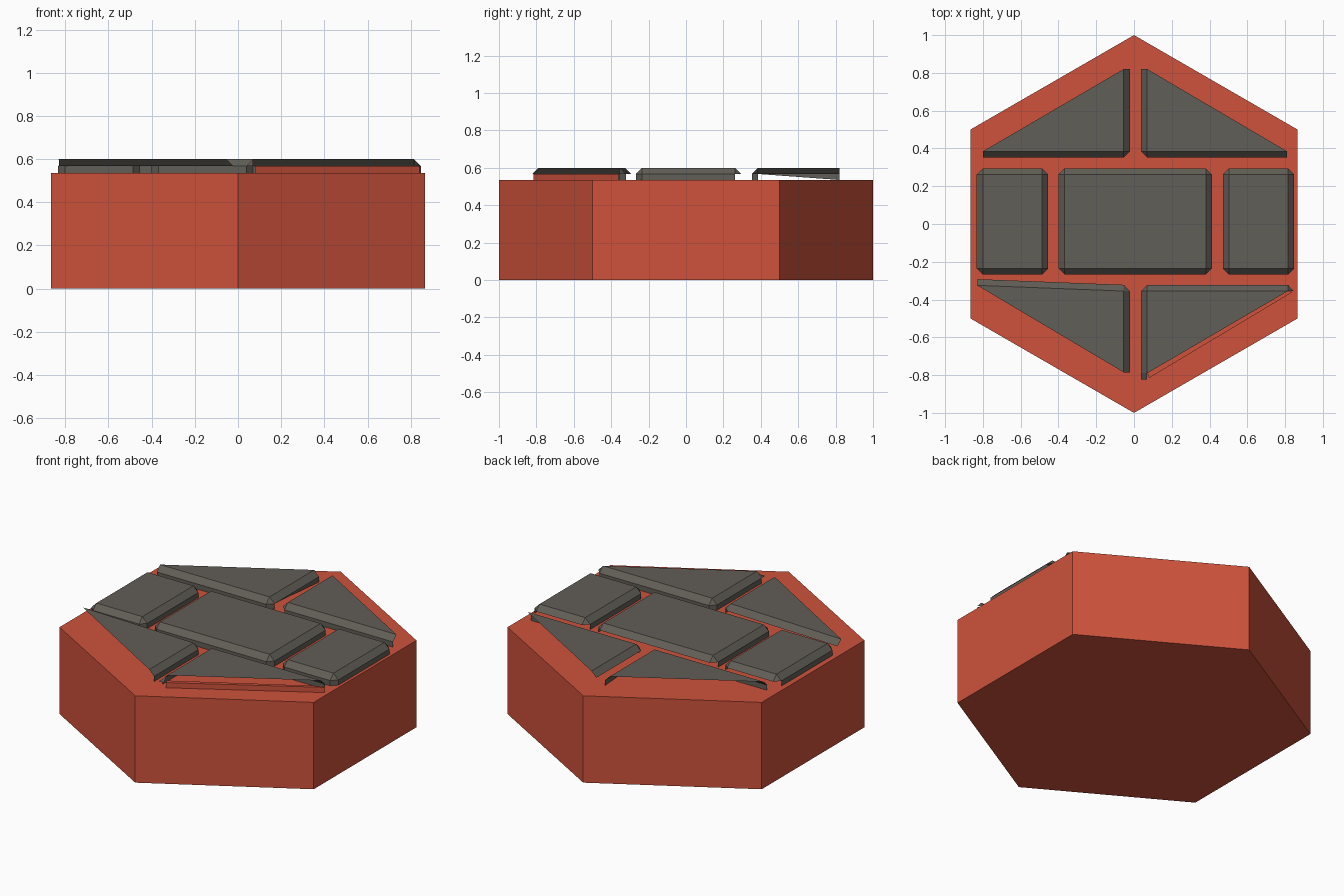
import bpy
import bmesh
from math import cos, sin, radians
from mathutils import Vector

if "Cube" in bpy.data.objects:
    bpy.data.objects.remove(bpy.data.objects["Cube"])

BASE, MID, TOP = 0.535, 0.567, 0.60
BEVEL = 0.033


def material(name, rgb):
    mat = bpy.data.materials.new(name)
    mat.diffuse_color = (*rgb, 1)
    mat.use_nodes = True
    mat.node_tree.nodes["Principled BSDF"].inputs["Base Color"].default_value = mat.diffuse_color
    return mat


clay = material("red_clay", (0.62, 0.085, 0.045))
stone = material("grey_stone", (0.12, 0.112, 0.095))


def make(name, faces, mat):
    bm = bmesh.new()
    for face in faces:
        bm.faces.new([bm.verts.new(p) for p in face])
    bmesh.ops.remove_doubles(bm, verts=bm.verts[:], dist=0.0005)
    mesh = bpy.data.meshes.new(name)
    bm.to_mesh(mesh)
    bm.free()
    mesh.materials.append(mat)
    obj = bpy.data.objects.new(name, mesh)
    bpy.context.collection.objects.link(obj)
    return obj


# Paving stone shell from a counter-clockwise top outline.
# Edge kinds: 0 open, 1 bevel only, 2 bevel and wall, 3 bevel and half wall
def paver(name, outline, kinds):
    pts = [Vector((x, y, TOP)) for x, y in outline]
    count = len(pts)
    down = Vector((0, 0, BASE - MID))
    faces = [pts]
    rims = []
    for i, kind in enumerate(kinds):
        a, b = pts[i], pts[(i + 1) % count]
        d = (b - a).normalized()
        out = Vector((d.y, -d.x, 0)) * BEVEL + Vector((0, 0, MID - TOP))
        c, e = a + out, b + out
        rims.append((c, e))
        if kind:
            faces.append([a, c, e, b])
        if kind == 2:
            faces.append([c, c + down, e + down, e])
        elif kind == 3:
            faces.append([c, e + down, e])
    for i in range(count):
        prev = i - 1
        if kinds[i] and kinds[prev]:
            p, q = rims[prev][1], rims[i][0]
            faces.append([pts[i], p, q])
            if kinds[i] > 1 and kinds[prev] > 1:
                faces.append([p, p + down, q + down, q])
    return make(name, faces, stone)


# Hexagonal block
ring = [(cos(radians(30 + 60 * i)), sin(radians(30 + 60 * i))) for i in range(6)]
low = [Vector((x, y, 0)) for x, y in ring]
high = [Vector((x, y, BASE)) for x, y in ring]
make("hexagon_block", [low[::-1], high] + [
    [low[i], low[(i + 1) % 6], high[(i + 1) % 6], high[i]] for i in range(6)], clay)

# Middle row of rectangular stones
for name, x0, x1 in (("left_paver", -0.80, -0.487),
                     ("middle_paver", -0.367, 0.38),
                     ("right_paver", 0.503, 0.815)):
    paver(name, [(x0, -0.235), (x1, -0.235), (x1, 0.262), (x0, 0.262)], (2, 2, 1, 2))

# Triangular stones with open sloping sides
paver("back_left_paver", [(-0.80, 0.385), (-0.055, 0.385), (-0.055, 0.82)], (2, 3, 0))
paver("back_right_paver", [(0.07, 0.82), (0.07, 0.385), (0.81, 0.385)], (1, 2, 0))
paver("front_left_paver", [(-0.055, -0.785), (-0.055, -0.355), (-0.83, -0.325)], (2, 1, 0))
paver("front_right_paver", [(0.815, -0.355), (0.07, -0.355), (0.07, -0.79)], (2, 2, 0))

# Red ledge under the open side of the front right stone
p, q = Vector((0.08, -0.815, MID)), Vector((0.84, -0.36, MID))
drop = Vector((0, 0, BASE - MID))
make("front_ledge", [[p + drop, q + drop, q, p],
                     [p, q, Vector((0.815, -0.355, MID)), Vector((0.07, -0.79, MID))]], clay)

# Small bevelled tip and end of the front right stone
make("front_tip", [[(0.037, -0.79, MID), (0.037, -0.823, MID), (0.07, -0.823, MID), (0.07, -0.79, TOP)]], stone)
make("front_end", [[(0.815, -0.355, TOP), (0.845, -0.355, MID), (0.815, -0.322, MID)]], stone)
